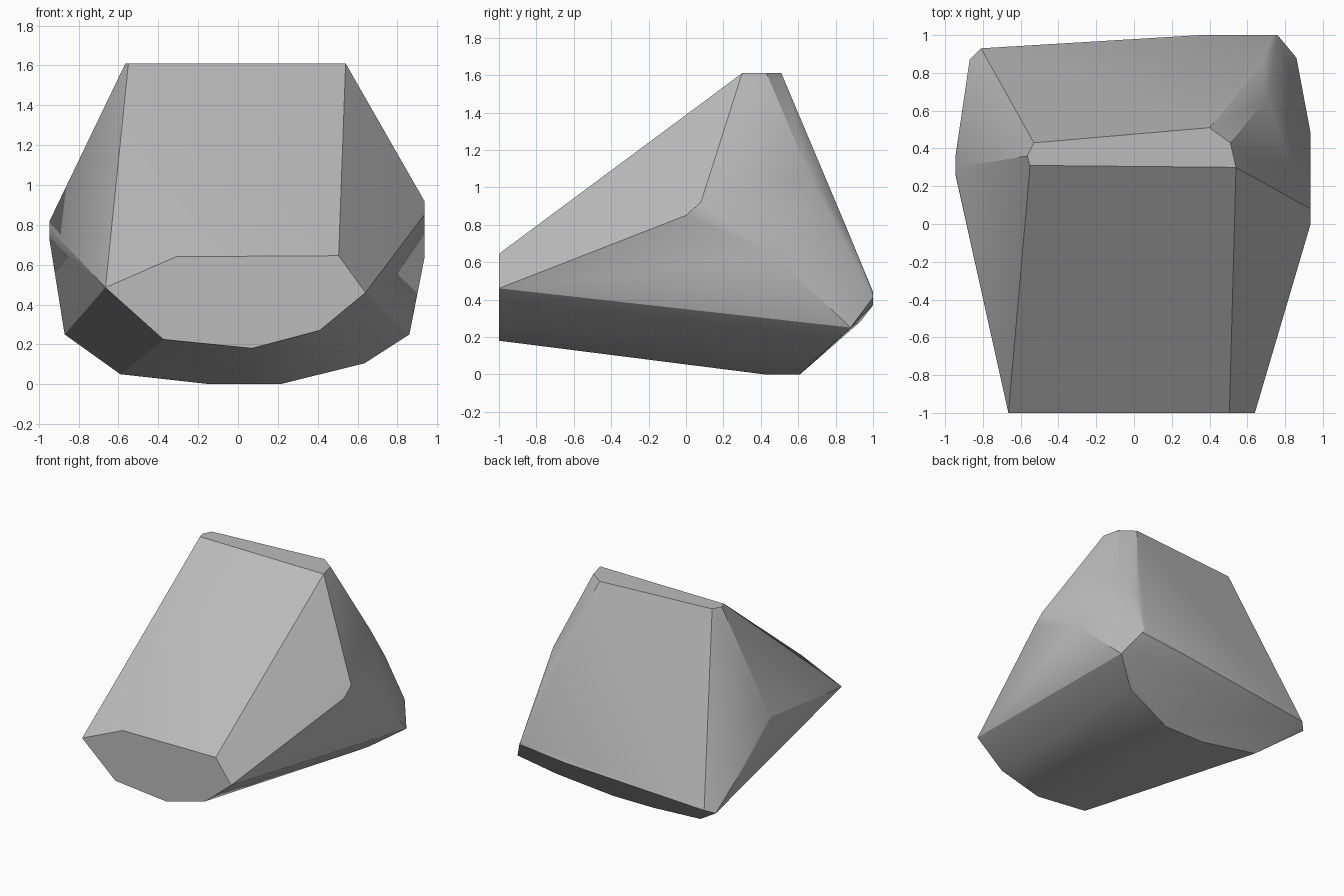
import bpy, bmesh

# Remove the default cube
cube = bpy.data.objects.get("Cube")
if cube:
    bpy.data.objects.remove(cube)

# Stone colour
stone = bpy.data.materials.new("stone grey")
stone.use_nodes = True
colour = (0.5, 0.5, 0.5, 1)
stone.diffuse_color = colour
stone.node_tree.nodes["Principled BSDF"].inputs["Base Color"].default_value = colour

# Corner points of the boulder, grouped by region
FRONT, TOP = -1.0, 1.61
front_outline = [(-.665, .485), (-.31, .64), (.505, .645), (.64, .46),
                 (.41, .27), (.07, .18), (-.375, .225)]
top_outline = [(-.55, .31), (.54, .30), (.51, .43), (.40, .51),
               (-.53, .43), (-.565, .36)]
left_corners = [(-.945, .26, .785), (-.945, .30, .82), (-.945, .36, .72)]
right_corners = [(.935, 0, .85), (.935, .08, .92), (.935, .48, .63),
                 (.70, .66, 1.07)]
back_corners = [(.69, .86, .78), (.73, 1, .44), (.76, 1, .41), (.35, 1, .37),
                (-.81, .93, .28), (-.87, .87, .25), (.86, .88, .25)]
base_corners = [(-.59, .66, .05), (-.14, .61, 0), (.21, .61, 0),
                (.635, .72, .105), (.07, .42, 0)]

points = [(x, FRONT, z) for x, z in front_outline]
points += [(x, y, TOP) for x, y in top_outline]
points += left_corners + right_corners + back_corners + base_corners

# Wrap the corners in a faceted shell and merge the coplanar facets
bm = bmesh.new()
for p in points:
    bm.verts.new(p)
hull = bmesh.ops.convex_hull(bm, input=bm.verts)
loose = [v for v in bm.verts if not v.link_faces]
bmesh.ops.delete(bm, geom=loose, context='VERTS')
bmesh.ops.dissolve_limit(bm, angle_limit=0.035, verts=bm.verts, edges=bm.edges)
bmesh.ops.recalc_face_normals(bm, faces=bm.faces)

mesh = bpy.data.meshes.new("boulder")
bm.to_mesh(mesh)
bm.free()
mesh.materials.append(stone)
boulder = bpy.data.objects.new("boulder", mesh)
bpy.context.collection.objects.link(boulder)

# Soften shallow ridges, keep the steep ones crisp
bpy.ops.object.select_all(action='DESELECT')
boulder.select_set(True)
bpy.context.view_layer.objects.active = boulder
bpy.ops.object.shade_smooth_by_angle(angle=0.524)
